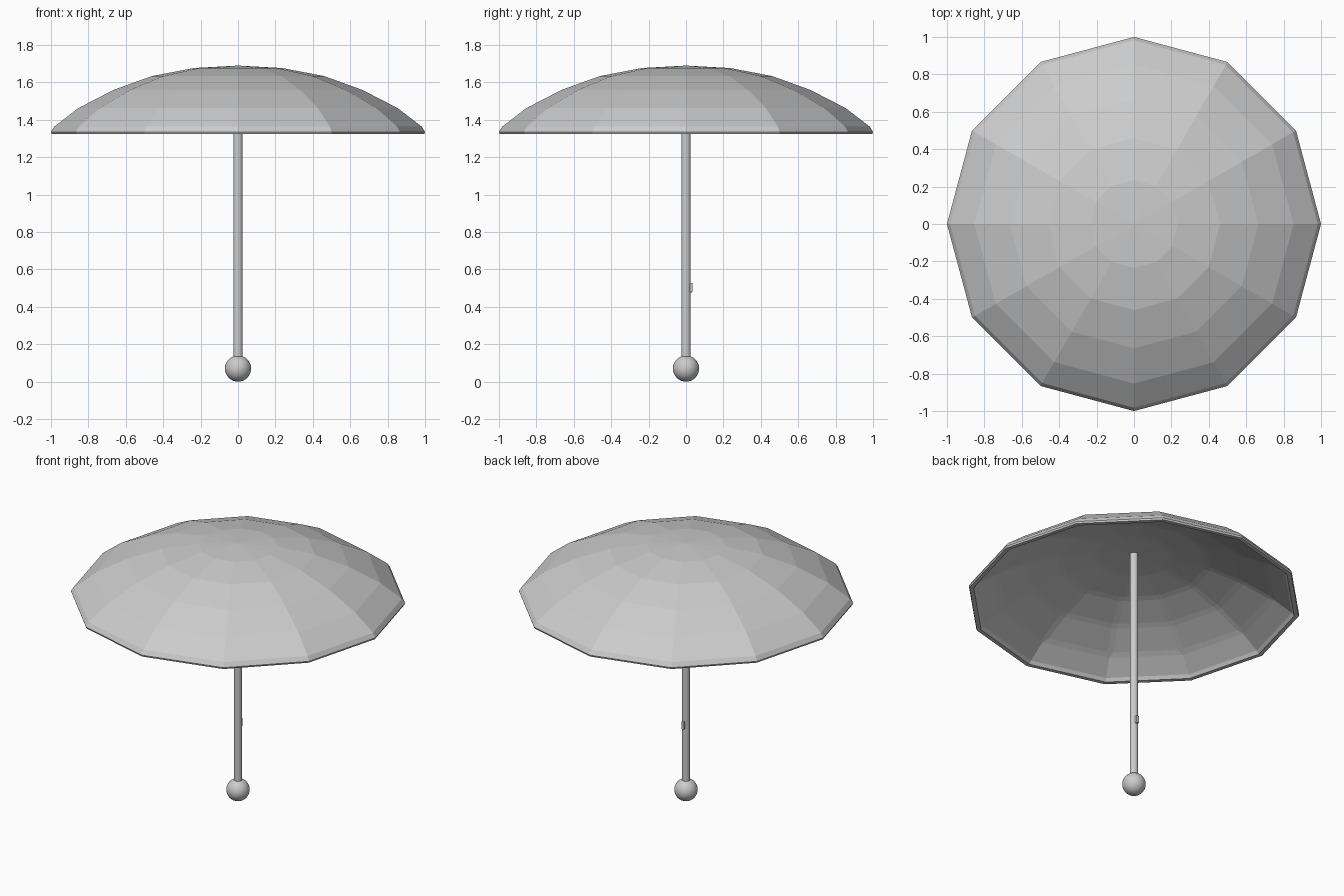
import bpy, bmesh, math

if "Cube" in bpy.data.objects:
    bpy.data.objects.remove(bpy.data.objects["Cube"])

SIDES = 12
OUTER = [(0.235, 1.677), (0.46, 1.634), (0.665, 1.56), (0.853, 1.463),
         (0.982, 1.364), (1.0, 1.336), (0.996, 1.325)]
INNER = [(0.97, 1.325), (0.955, 1.345), (0.835, 1.433), (0.653, 1.529),
         (0.45, 1.602), (0.23, 1.643)]


def ring(bm, r, z):
    return [bm.verts.new((r * math.cos(2 * math.pi * i / SIDES),
                          r * math.sin(2 * math.pi * i / SIDES), z))
            for i in range(SIDES)]


# Canopy: faceted twelve-panel shell with a thin rim and hollow underside
bm = bmesh.new()
rings = [ring(bm, r, z) for r, z in OUTER + INNER]
top = bm.verts.new((0, 0, 1.69))
under = bm.verts.new((0, 0, 1.653))
for i in range(SIDES):
    j = (i + 1) % SIDES
    for a, b in zip(rings, rings[1:]):
        bm.faces.new((a[i], b[i], b[j], a[j]))
    bm.faces.new((top, rings[0][i], rings[0][j]))
    bm.faces.new((under, rings[-1][j], rings[-1][i]))
# Soften the panel seams inside
inner = {v for r in rings[len(OUTER) + 2:] for v in r}
seams = [e for e in bm.edges if e.verts[0] in inner and e.verts[1] in inner]
bmesh.ops.bevel(bm, geom=seams, offset=0.018, segments=1, affect='EDGES')
bmesh.ops.recalc_face_normals(bm, faces=bm.faces)
mesh = bpy.data.meshes.new("canopy")
bm.to_mesh(mesh)
bm.free()
bpy.context.collection.objects.link(bpy.data.objects.new("canopy", mesh))

# Shaft
bpy.ops.mesh.primitive_cylinder_add(vertices=24, radius=0.025, depth=1.58,
                                    location=(0, 0, 0.88))
bpy.context.object.name = "shaft"
bpy.ops.object.shade_smooth_by_angle()

# Round knob at the bottom
bpy.ops.mesh.primitive_uv_sphere_add(segments=32, ring_count=16, radius=0.07,
                                     location=(0, 0, 0.07))
bpy.context.object.name = "handle_knob"
bpy.ops.object.shade_smooth_by_angle()

# Release button on the back of the shaft
bpy.ops.mesh.primitive_cube_add(size=1, location=(0, 0.025, 0.503))
button = bpy.context.object
button.name = "release_button"
button.scale = (0.02, 0.022, 0.05)
bpy.ops.object.transform_apply(location=False, rotation=False, scale=True)
bevel = button.modifiers.new("edges", 'BEVEL')
bevel.width = 0.003
bevel.segments = 2
